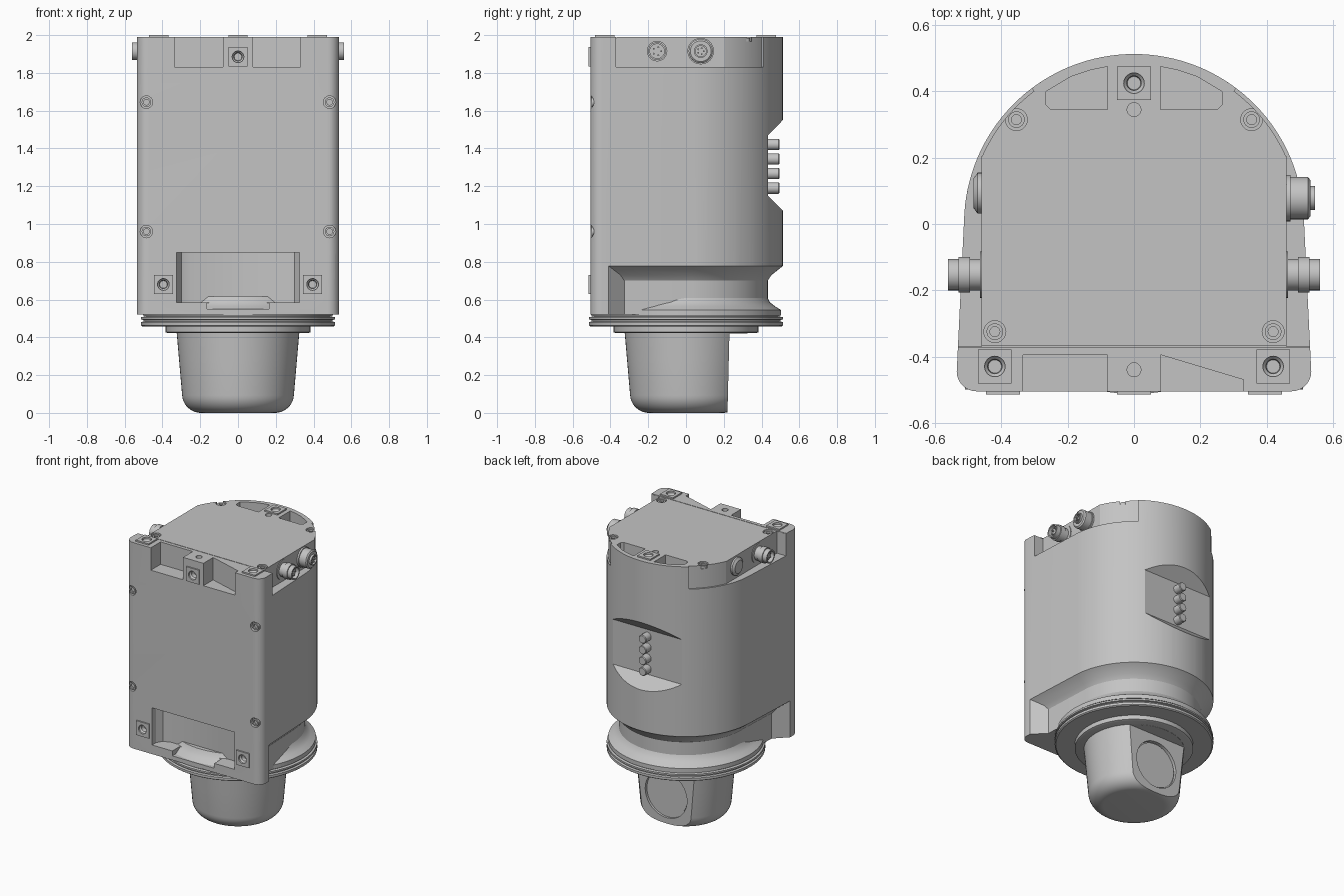
import bpy, bmesh
from math import cos, sin, radians, pi

old = bpy.data.objects.get("Cube")
if old:
    bpy.data.objects.remove(old, do_unlink=True)

GREY = (0.55, 0.55, 0.55, 1)
grey = bpy.data.materials.new("housing grey")
grey.use_nodes = True
grey.diffuse_color = GREY
grey.node_tree.nodes["Principled BSDF"].inputs["Base Color"].default_value = GREY


def place(a, b, h, axis):
    return {"z": (a, b, h), "x": (h, a, b), "y": (a, h, b)}[axis]


def loft(name, rings):
    """Skin a stack of equal rings and cap both ends."""
    bm = bmesh.new()
    rows = [[bm.verts.new(p) for p in ring] for ring in rings]
    n = len(rows[0])
    for low, high in zip(rows, rows[1:]):
        for i in range(n):
            j = (i + 1) % n
            bm.faces.new((low[i], low[j], high[j], high[i]))
    bm.faces.new(rows[0])
    bm.faces.new(rows[-1])
    bmesh.ops.recalc_face_normals(bm, faces=bm.faces)
    mesh = bpy.data.meshes.new(name)
    bm.to_mesh(mesh)
    bm.free()
    mesh.materials.append(grey)
    obj = bpy.data.objects.new(name, mesh)
    bpy.context.collection.objects.link(obj)
    return obj


def prism(name, pts, lo, hi, axis="z"):
    return loft(name, [[place(a, b, h, axis) for a, b in pts] for h in (lo, hi)])


def lathe(name, profile, centre=(0, 0), axis="z", base=0, sign=1, n=32):
    """Turn (radius, height) pairs about an axis through centre."""
    u, v = centre
    return loft(name, [[place(u + r * cos(2 * pi * i / n), v + r * sin(2 * pi * i / n),
                              base + sign * h, axis) for i in range(n)] for r, h in profile])


def box(name, x0, x1, y0, y1, z0, z1):
    return prism(name, [(x0, y0), (x1, y0), (x1, y1), (x0, y1)], z0, z1)


def cut(target, cutter):
    mod = target.modifiers.new("cut", "BOOLEAN")
    mod.operation, mod.solver, mod.object = "DIFFERENCE", "EXACT", cutter
    bpy.context.view_layer.objects.active = target
    bpy.ops.object.modifier_apply(modifier=mod.name)
    bpy.data.objects.remove(cutter, do_unlink=True)


def mirrored(half):
    return half + [(-x, y) for x, y in reversed(half) if x > 1e-5]


def arc(r, a0, a1, n, cx=0, cy=0):
    return [(cx + r * cos(radians(a0 + (a1 - a0) * i / n)),
             cy + r * sin(radians(a0 + (a1 - a0) * i / n))) for i in range(n + 1)]


def flip(pts, s):
    return [(x * s, y) for x, y in pts]


# Main housing: flat front, round back
corner = arc(0.06, -90, 0, 8, 0.475, -0.445)
body = prism("housing", mirrored(corner + arc(0.513, 4, 90, 32)), 0.52, 1.99)

# Waist undercut behind the front plate
undercut = prism("undercut", mirrored([(0.35, -0.23), (0.735, -0.61), (0.735, 0.7)]), 0.5, 0.785)
neck = loft("neck", [[(x, y, z) for x, y in mirrored(
    [(0.535 - d, -0.48)] + arc(0.513 - d, 4, 90, 32))]
    for z, d in ((0.45, 0.08), (0.70, 0.08), (0.73, 0.06), (0.77, 0.01), (0.80, -0.03))])
cut(undercut, neck)
cut(body, undercut)

# Back recess with sloped ends
cut(body, prism("c", [(0.6, 1.64), (0.435, 1.47), (0.435, 1.15), (0.6, 0.98)], -0.6, 0.6, "x"))

# Front lower pocket and its narrow notch
cut(body, prism("c", mirrored([(0.25, -0.4), (0.3, -0.42), (0.325, -0.46), (0.325, -0.6)]), 0.585, 0.85))
cut(body, box("c", -0.165, 0.165, -0.6, -0.42, 0.55, 0.6))

# Front upper pockets, one with a slanted wall
cut(body, box("c", -0.335, -0.08, -0.6, -0.395, 1.83, 2.1))
cut(body, prism("c", [(0.08, -0.6), (0.33, -0.6), (0.33, -0.47), (0.08, -0.395)], 1.83, 2.1))

for s in (-1, 1):
    # Connector shelf on each shoulder
    cut(body, box("c", min(s * 0.46, s * 0.7), max(s * 0.46, s * 0.7), -0.37, 0.3, 1.83, 2.1))
    cut(body, prism("c", flip(arc(0.502, 24, 53, 12) + arc(0.6, 53, 24, 12), s), 1.83, 2.1))
    # Rear top pockets
    cut(body, prism("c", flip([(0.08, 0.345), (0.25, 0.345), (0.265, 0.36), (0.265, 0.4),
                               (0.19, 0.445), (0.13, 0.465), (0.08, 0.475)], s), 1.87, 2.1))

# Small vent holes in the lid
for y in (0.345, -0.44):
    cut(body, lathe("c", [(0.021, -0.05), (0.021, 0.05)], (0, y), "z", 1.99, n=20))

# Seam between the front plate and the lid
cut(body, box("c", -0.6, 0.6, -0.371, -0.367, 1.985, 2.1))


def screw(centre, axis, base, sign):
    cut(body, lathe("c", [(0.033, -0.025), (0.033, 0.1)], centre, axis, base, sign, 24))
    lathe("screw", [(0.025, -0.03), (0.025, -0.006), (0.015, -0.006), (0.015, -0.018)],
          centre, axis, base, sign, 24)


def pad(centre, axis, base, sign):
    a, b = centre
    h = 0.051
    plate = prism("mounting_pad", [(a - h, b - h), (a + h, b - h), (a + h, b + h), (a - h, b + h)],
                  base - sign * 0.005, base + sign * 0.01, axis)
    for part in (plate, body):
        cut(part, lathe("c", [(0.031, -0.05), (0.031, 0.1)], centre, axis, base, sign, 24))
    lathe("threaded_insert", [(0.031, -0.05), (0.031, -0.002), (0.022, -0.012), (0.02, -0.04)],
          centre, axis, base, sign, 24)


for s in (-1, 1):
    for z in (0.96, 1.645):
        screw((s * 0.485, z), "y", -0.505, -1)
    for x, y in ((0.355, 0.315), (0.42, -0.325)):
        screw((s * x, y), "z", 1.99, 1)
    pad((s * 0.395, 0.68), "y", -0.505, -1)
    pad((s * 0.42, -0.43), "z", 1.99, 1)
pad((0, 1.885), "y", -0.505, -1)
pad((0, 0.425), "z", 1.99, 1)

# Status knobs in the back recess
for i in range(4):
    lathe("knob", [(0.03, 0.42), (0.03, 0.49), (0.026, 0.495)], (0, 1.19 + i * 0.077), "y", n=24)


def connector(name, y, s, profile, face, pin_r):
    lathe(name, profile, (y, 1.915), "x", 0, s)
    pins = 5
    for i in range(pins):
        a = 2 * pi * i / pins
        lathe("pin", [(0.005, face), (0.005, face + 0.015)],
              (y + pin_r * cos(a), 1.915 + pin_r * sin(a)), "x", 0, s, 8)


plug = [(0.07, 0.455), (0.07, 0.465), (0.048, 0.465), (0.048, 0.495), (0.054, 0.495),
        (0.054, 0.53), (0.047, 0.53), (0.047, 0.562), (0.038, 0.562), (0.038, 0.535)]
socket = [(0.07, 0.455), (0.07, 0.472), (0.064, 0.472), (0.064, 0.525), (0.055, 0.532),
          (0.036, 0.532), (0.036, 0.547), (0.028, 0.547), (0.028, 0.53)]
for s in (-1, 1):
    connector("plug_connector", -0.153, s, plug, 0.533, 0.022)
connector("socket_connector", 0.078, 1, socket, 0.528, 0.016)
lathe("blanking_cap", [(0.062, 0.455), (0.062, 0.472), (0.045, 0.484)], (0.093, 1.915), "x", 0, -1)

# Flared base, grooved flange and lower collar
lathe("base_flare", [(0.503, 0.515), (0.503, 0.545), (0.47, 0.565), (0.445, 0.585), (0.43, 0.615)], n=96)
lathe("flange", [(0.505, 0.457), (0.513, 0.463), (0.513, 0.48), (0.5, 0.484), (0.5, 0.492),
                 (0.513, 0.495), (0.513, 0.507), (0.495, 0.51), (0.495, 0.53)], n=96)
lathe("collar", [(0.37, 0.422), (0.383, 0.427), (0.383, 0.47)], n=64)

# Sensor dome with a flat back window
dome_profile = arc(0.1, -90, -4, 10, 0.196, 0.1) + [(0.312, 0.28), (0.325, 0.43)]
dome = lathe("sensor_dome", dome_profile, n=64)
cut(dome, prism("c", [(0.217, -0.1), (0.23, 0.421), (0.6, 0.421), (0.6, -0.1)], -0.5, 0.5, "x"))
cut(dome, lathe("c", [(0.165, 0.205), (0.165, 0.4)], (0, 0.21), "y", n=48))
lathe("window_glass", [(0.158, 0.195), (0.158, 0.212)], (0, 0.21), "y", n=48)

# Smooth the round faces, keep the edges sharp
bpy.ops.object.select_all(action="DESELECT")
for obj in bpy.context.scene.objects:
    if obj.type == "MESH" and grey.name in obj.data.materials:
        obj.select_set(True)
        bpy.context.view_layer.objects.active = obj
bpy.ops.object.shade_smooth_by_angle(angle=radians(30))
